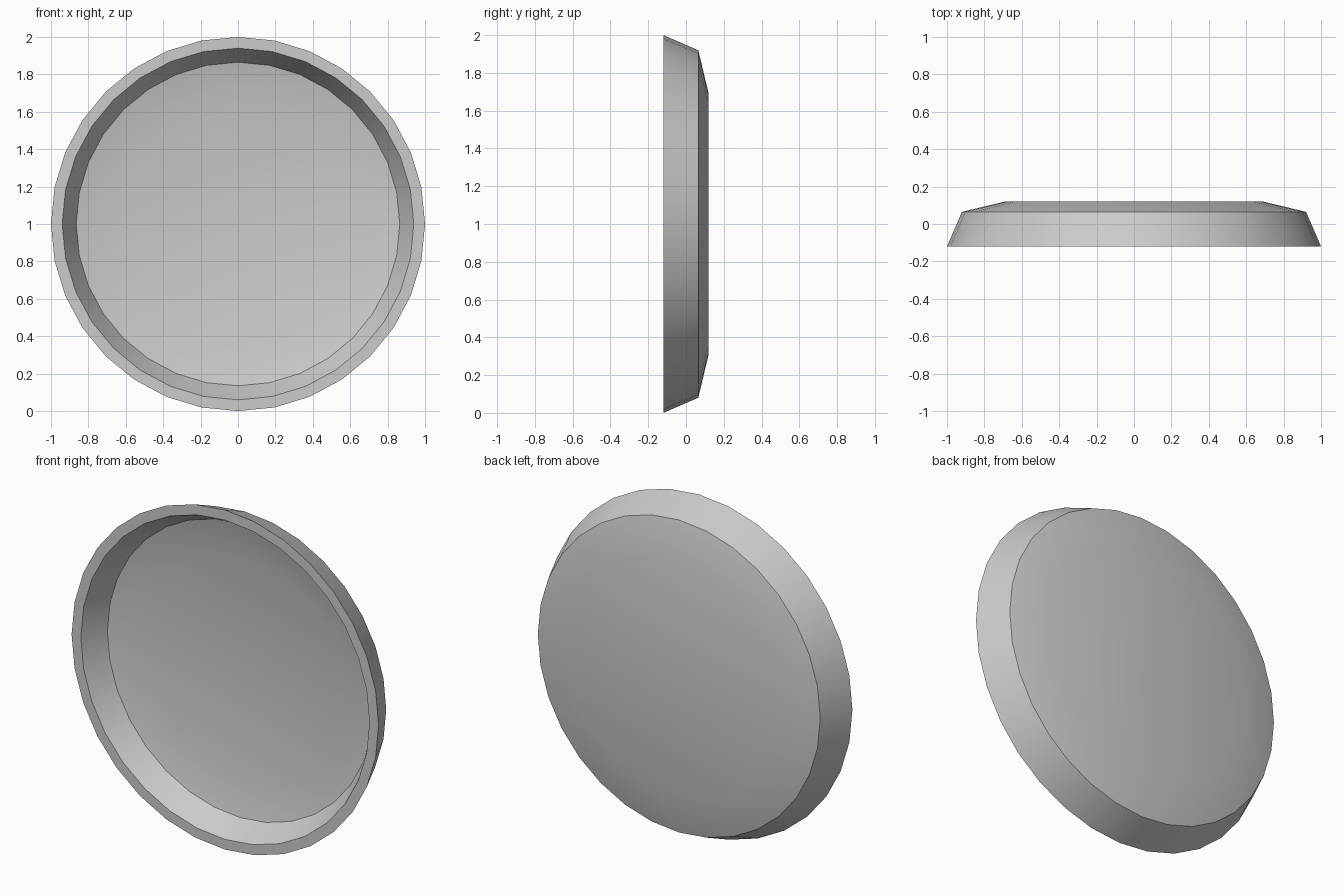
import bpy, bmesh, math

if "Cube" in bpy.data.objects:
    bpy.data.objects.remove(bpy.data.objects["Cube"])

SIDES = 32
CENTRE_Z = 1.0
# Dish cross-section as (radius, y): back centre, outer wall, flat rim, inner wall, floor
PROFILE = [(0.69, 0.12), (0.92, 0.065), (1.0, -0.12),
           (0.94, -0.12), (0.865, 0.02), (0.65, 0.07)]


def ring(bm, radius, y):
    step = 2 * math.pi / SIDES
    return [bm.verts.new((radius * math.sin(i * step), y,
                          CENTRE_Z + radius * math.cos(i * step)))
            for i in range(SIDES)]


# Revolve the profile around the y axis and close both centres
bm = bmesh.new()
rings = [ring(bm, r, y) for r, y in PROFILE]
for a, b in zip(rings, rings[1:]):
    for i in range(SIDES):
        j = (i + 1) % SIDES
        bm.faces.new((a[i], a[j], b[j], b[i]))
bm.faces.new(rings[0])
bm.faces.new(rings[-1])
bmesh.ops.recalc_face_normals(bm, faces=bm.faces)

mesh = bpy.data.meshes.new("shallow_dish")
bm.to_mesh(mesh)
bm.free()
dish = bpy.data.objects.new("shallow_dish", mesh)
bpy.context.collection.objects.link(dish)

# Smooth the gentle bends, keep the rim edges crisp
bpy.context.view_layer.objects.active = dish
dish.select_set(True)
bpy.ops.object.shade_smooth_by_angle(angle=math.radians(30))
